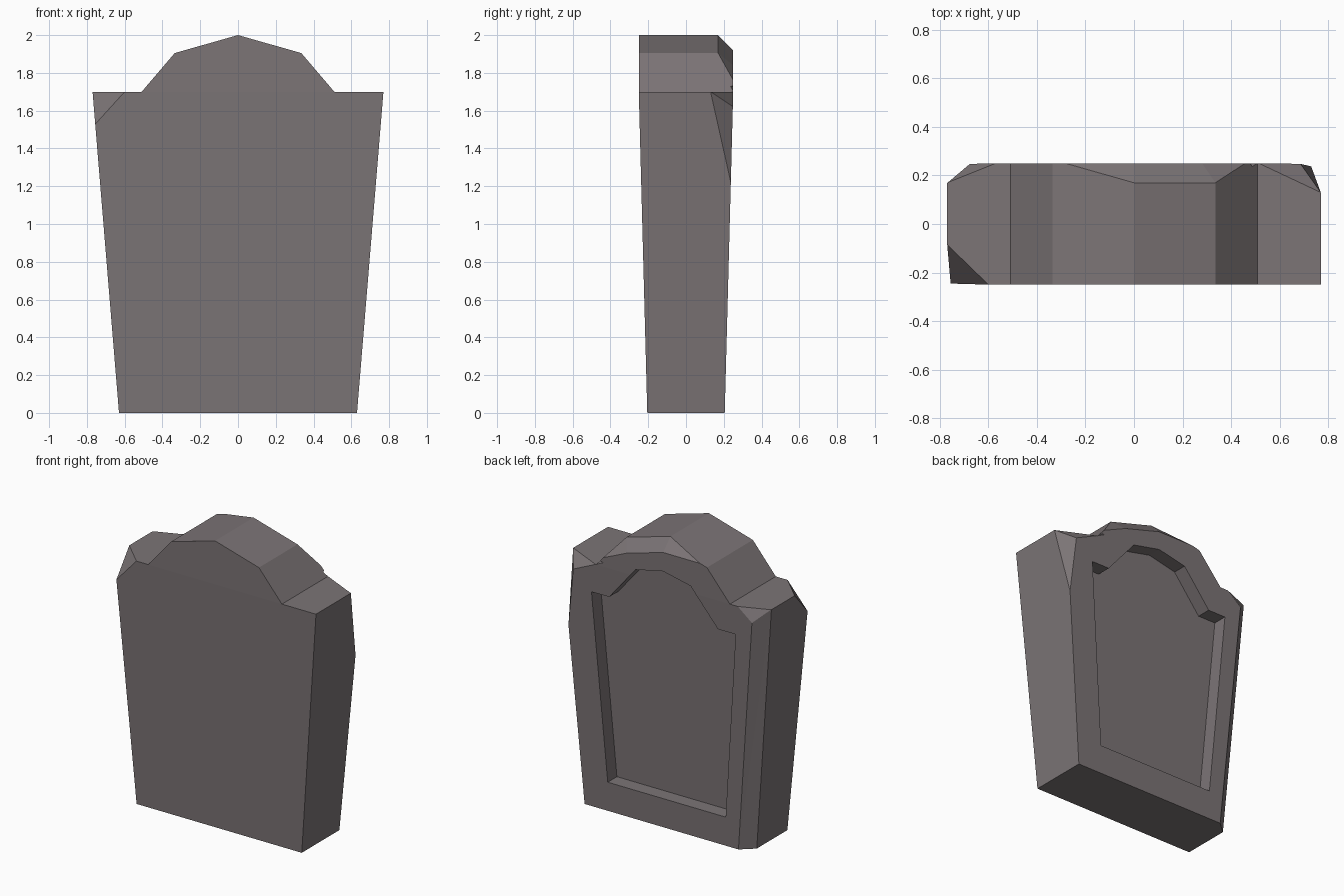
import bpy
import bmesh
from mathutils import Vector

default_cube = bpy.data.objects.get("Cube")
if default_cube:
    bpy.data.objects.remove(default_cube, do_unlink=True)

SHOULDER = 1.7
CENTRE = Vector((0, 0, 1))

stone = bpy.data.materials.new("warm grey stone")
stone.use_nodes = True
colour = (0.2, 0.176, 0.181, 1)
stone.diffuse_color = colour
stone.node_tree.nodes["Principled BSDF"].inputs["Base Color"].default_value = colour


def half_depth(z):
    """Half thickness of the slab, which widens towards the shoulders."""
    return 0.205 + 0.045 * z / SHOULDER


def mirrored(right_half, peak):
    """Complete a closed outline from its right half and its top point."""
    return right_half + [peak] + [(-x, z) for x, z in reversed(right_half)]


def make_object(name, bm):
    bmesh.ops.recalc_face_normals(bm, faces=bm.faces)
    mesh = bpy.data.meshes.new(name)
    bm.to_mesh(mesh)
    bm.free()
    mesh.materials.append(stone)
    obj = bpy.data.objects.new(name, mesh)
    bpy.context.collection.objects.link(obj)
    return obj


def slab(name, outline, front_y, back_y, split=None):
    """Solid between two copies of an outline; caps may be split in two."""
    bm = bmesh.new()
    front = [bm.verts.new((x, front_y(z), z)) for x, z in outline]
    back = [bm.verts.new((x, back_y(z), z)) for x, z in outline]
    count = len(outline)
    for cap in (front, back):
        if split:
            bm.faces.new(cap[:split + 1] + cap[count - split - 1:])
            bm.faces.new(cap[split:count - split])
        else:
            bm.faces.new(cap)
    for i in range(count):
        j = (i + 1) % count
        bm.faces.new((front[i], front[j], back[j], back[i]))
    return make_object(name, bm)


def chip_cutter(corners):
    """Wedge lying outside the flat broken surface through the corners."""
    points = [Vector(p) for p in corners]
    middle = sum(points, Vector()) / len(points)
    normal = (points[1] - points[0]).cross(points[2] - points[0]).normalized()
    if normal.dot(middle - CENTRE) < 0:
        normal.negate()
    bm = bmesh.new()
    for p in points:
        wide = middle + (p - middle) * 2
        bm.verts.new(wide)
        bm.verts.new(wide + normal * 0.3)
    bmesh.ops.convex_hull(bm, input=bm.verts)
    return make_object("chip_cutter", bm)


def carve(target, cutter):
    cutter.hide_render = True
    mod = target.modifiers.new("carve", "BOOLEAN")
    mod.operation = "DIFFERENCE"
    mod.solver = "EXACT"
    mod.object = cutter
    bpy.context.view_layer.objects.active = target
    bpy.ops.object.modifier_apply(modifier=mod.name)
    bpy.data.objects.remove(cutter, do_unlink=True)


# Tapered slab with square shoulders and a faceted arch
body = mirrored([(0.63, 0), (0.77, SHOULDER), (0.51, SHOULDER), (0.335, 1.905)], (0, 2))
headstone = slab("headstone", body,
                 lambda z: -half_depth(min(z, SHOULDER)),
                 lambda z: half_depth(min(z, SHOULDER)), split=2)

# Sunken panel on the back, following the same outline
panel = mirrored([(0.45, 0.2), (0.55, 1.5), (0.415, 1.5), (0.21, 1.745)], (0, 1.79))
carve(headstone, slab("panel_cutter", panel,
                      lambda z: half_depth(z) - 0.1, lambda z: 0.5))

# Broken corners and edges
back = half_depth(SHOULDER)
chips = [
    # front right shoulder corner
    [(-0.6, -back, SHOULDER), (-0.77, -0.085, SHOULDER), (-0.755, -0.245, 1.53)],
    # full-height back right edge, then its shoulder
    [(-0.77, 0.17, SHOULDER), (-0.675, back, 1.61), (-0.545, 0.205, 0), (-0.63, 0.13, 0)],
    [(-0.77, 0.17, SHOULDER), (-0.57, back, SHOULDER), (-0.675, back, 1.61)],
    # back left edge, then its shoulder
    [(0.77, 0.13, SHOULDER), (0.685, back, 1.62), (0.73, 0.238, 1.22)],
    [(0.77, 0.13, SHOULDER), (0.515, back, SHOULDER), (0.685, back, 1.62)],
    # back edge of the arch
    [(-0.27, back, 1.92), (0, 0.17, 2), (0, back, 1.92)],
    [(0, 0.17, 2), (0.335, 0.17, 1.905), (0.28, back, 1.84), (0, back, 1.92)],
    [(0.335, 0.17, 1.905), (0.46, back, 1.76), (0.28, back, 1.84)],
]
for corners in chips:
    carve(headstone, chip_cutter(corners))

# One stone colour, flat facets
headstone.data.materials.clear()
headstone.data.materials.append(stone)
for face in headstone.data.polygons:
    face.material_index = 0
    face.use_smooth = False
